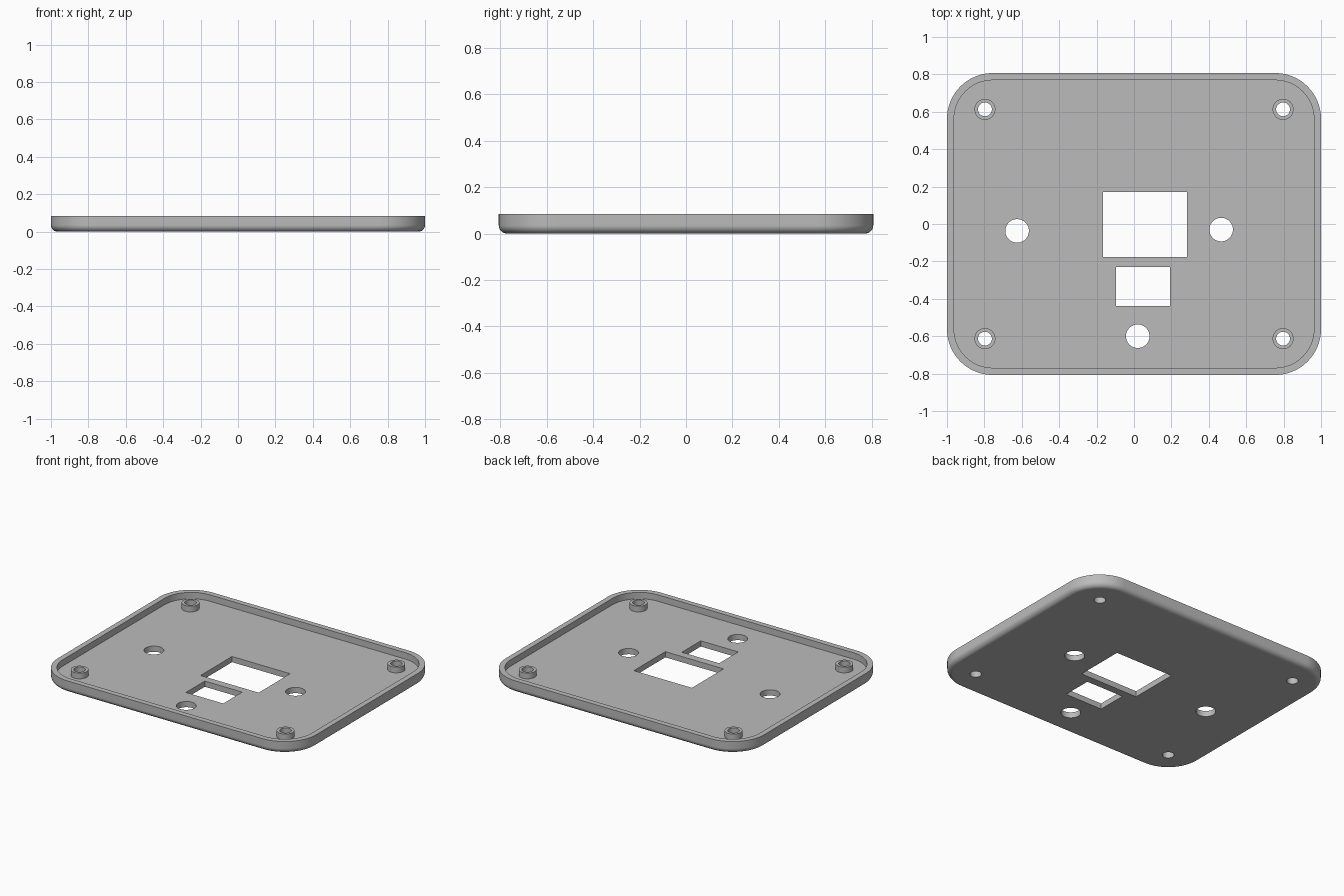
import bpy
import bmesh
from math import cos, sin, pi

if "Cube" in bpy.data.objects:
    bpy.data.objects.remove(bpy.data.objects["Cube"], do_unlink=True)

HALF_X, HALF_Y, HEIGHT = 1.0, 0.807, 0.085
CORNER, WALL, FLOOR, FILLET = 0.245, 0.038, 0.04, 0.035
SCREW_X, SCREW_Y = 0.797, 0.613

grey = bpy.data.materials.new("plain grey")
grey.use_nodes = True
grey.diffuse_color = (0.5, 0.5, 0.5, 1)
grey.node_tree.nodes["Principled BSDF"].inputs["Base Color"].default_value = (0.5, 0.5, 0.5, 1)


def add_object(name, bm):
    bmesh.ops.recalc_face_normals(bm, faces=bm.faces)
    mesh = bpy.data.meshes.new(name)
    bm.to_mesh(mesh)
    bm.free()
    mesh.materials.append(grey)
    obj = bpy.data.objects.new(name, mesh)
    bpy.context.collection.objects.link(obj)
    return obj


def rounded_ring(bm, inset, z, steps=16):
    """Loop of vertices around a rounded rectangle."""
    radius = CORNER - inset
    ring = []
    for quarter, (sx, sy) in enumerate([(1, 1), (-1, 1), (-1, -1), (1, -1)]):
        for i in range(steps + 1):
            a = (quarter + i / steps) * pi / 2
            ring.append(bm.verts.new((sx * (HALF_X - CORNER) + radius * cos(a),
                                      sy * (HALF_Y - CORNER) + radius * sin(a), z)))
    return ring


def cylinder(name, x, y, radius, z0, z1):
    bm = bmesh.new()
    bmesh.ops.create_cone(bm, cap_ends=True, segments=48, radius1=radius,
                          radius2=radius, depth=z1 - z0)
    bmesh.ops.translate(bm, verts=bm.verts, vec=(x, y, (z0 + z1) / 2))
    return add_object(name, bm)


def box(name, x0, x1, y0, y1):
    bm = bmesh.new()
    bmesh.ops.create_cube(bm, size=1)
    bmesh.ops.scale(bm, verts=bm.verts, vec=(x1 - x0, y1 - y0, 0.4))
    bmesh.ops.translate(bm, verts=bm.verts, vec=((x0 + x1) / 2, (y0 + y1) / 2, 0))
    return add_object(name, bm)


def combine(target, tool, operation):
    mod = target.modifiers.new("combine", "BOOLEAN")
    mod.operation, mod.solver, mod.object = operation, "EXACT", tool
    bpy.context.view_layer.objects.active = target
    bpy.ops.object.modifier_apply(modifier=mod.name)
    bpy.data.objects.remove(tool, do_unlink=True)


# Shallow tray: filleted underside, outer wall, flat rim, inner wall, floor
bm = bmesh.new()
profile = [(FILLET * (1 - sin(i * pi / 12)), FILLET * (1 - cos(i * pi / 12))) for i in range(7)]
profile += [(0, HEIGHT), (WALL, HEIGHT), (WALL, FLOOR)]
rings = [rounded_ring(bm, inset, z) for inset, z in profile]
for low, high in zip(rings, rings[1:]):
    for i in range(len(low)):
        j = (i + 1) % len(low)
        bm.faces.new((low[i], low[j], high[j], high[i]))
bm.faces.new(rings[0])
bm.faces.new(rings[-1])
tray = add_object("cover_tray", bm)

# Screw bosses with through holes
for sx in (-1, 1):
    for sy in (-1, 1):
        x, y = sx * SCREW_X, sy * SCREW_Y
        combine(tray, cylinder("boss", x, y, 0.056, FLOOR / 2, 0.08), "UNION")
        combine(tray, cylinder("screw_cutter", x, y, 0.037, -0.2, 0.2), "DIFFERENCE")

# Round button holes
for x, y in [(-0.625, -0.037), (0.466, -0.03), (0.02, -0.6)]:
    combine(tray, cylinder("button_cutter", x, y, 0.063, -0.2, 0.2), "DIFFERENCE")

# Large and small rectangular windows
for bounds in [(-0.166, 0.284, -0.177, 0.171), (-0.096, 0.193, -0.439, -0.23)]:
    combine(tray, box("window_cutter", *bounds), "DIFFERENCE")

# Smooth curves, crisp edges
bpy.ops.object.select_all(action="DESELECT")
tray.select_set(True)
bpy.context.view_layer.objects.active = tray
bpy.ops.object.shade_smooth_by_angle(angle=pi / 6)
weighted = tray.modifiers.new("flat_face_shading", "WEIGHTED_NORMAL")
weighted.keep_sharp = True
